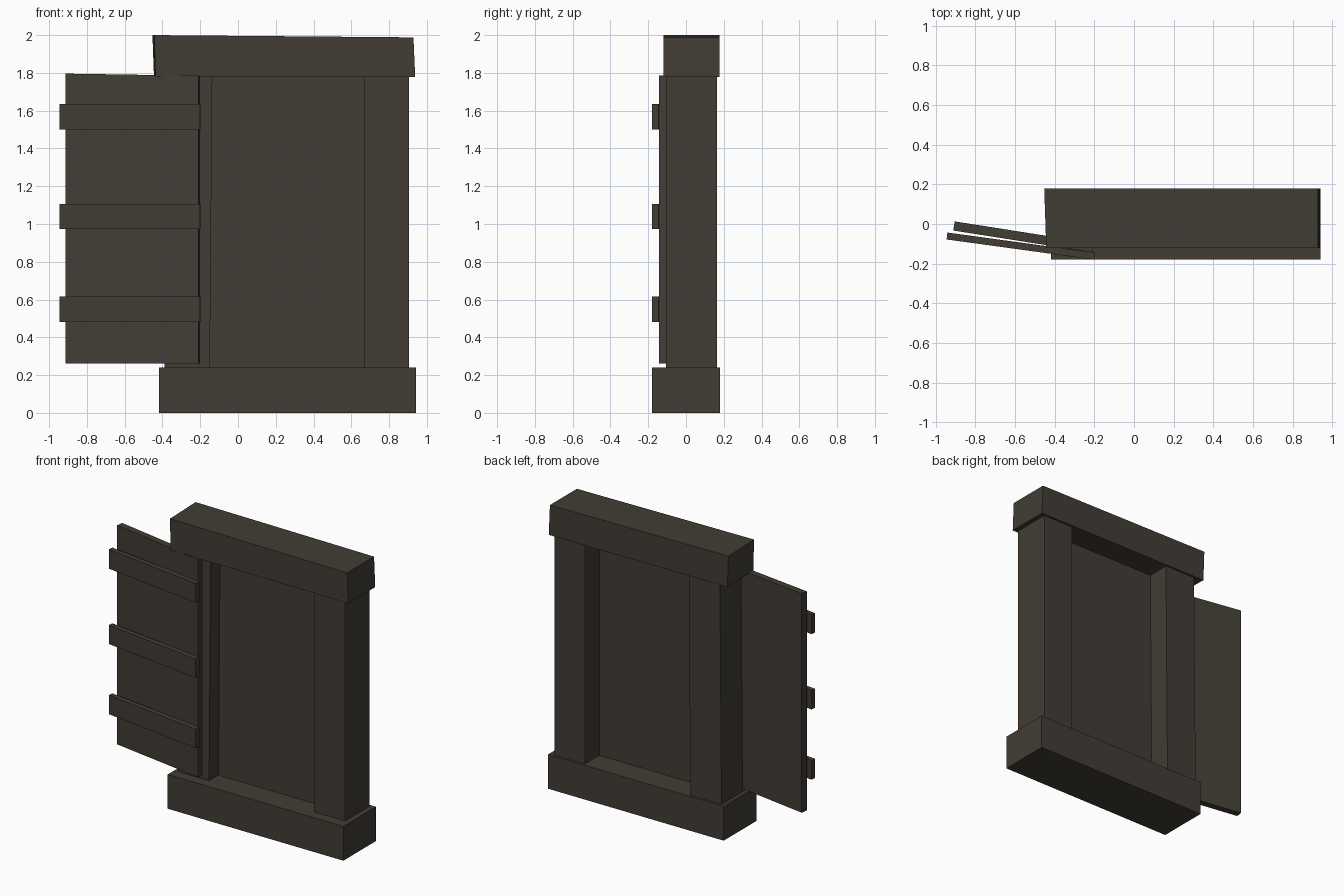
import bpy, bmesh

if "Cube" in bpy.data.objects:
    bpy.data.objects.remove(bpy.data.objects["Cube"])

mat = bpy.data.materials.new("dark weathered wood")
mat.diffuse_color = (0.054, 0.046, 0.035, 1)
mat.use_nodes = True
mat.node_tree.nodes["Principled BSDF"].inputs["Base Color"].default_value = mat.diffuse_color


def block(name, front, back):
    """Six-sided plank from a front and a back loop of four corners."""
    bm = bmesh.new()
    f = [bm.verts.new(p) for p in front]
    b = [bm.verts.new(p) for p in back]
    bm.faces.new(f)
    bm.faces.new(b[::-1])
    for i in range(4):
        j = (i + 1) % 4
        bm.faces.new((f[j], f[i], b[i], b[j]))
    bmesh.ops.recalc_face_normals(bm, faces=bm.faces)
    mesh = bpy.data.meshes.new(name)
    bm.to_mesh(mesh)
    bm.free()
    mesh.materials.append(mat)
    ob = bpy.data.objects.new(name, mesh)
    bpy.context.collection.objects.link(ob)
    return ob


def upright(name, x0, x1, y0, y1, z0, z1, lean=0.0):
    """Box whose top may lean sideways."""
    loop = lambda y: [(x0, y, z0), (x1, y, z0), (x1 + lean, y, z1), (x0 + lean, y, z1)]
    return block(name, loop(y0), loop(y1))


def swung(name, xl, xr, yl, yr, thick, z0, z1l, z1r, skew=0.007):
    """Plank swung outward: yl and yr are the front y at its two ends."""
    front = [(xl, yl, z0), (xr - skew, yr, z0), (xr - skew, yr, z1r), (xl, yl, z1l)]
    return block(name, front, [(x + skew, y + thick, z) for x, y, z in front])


# frame
upright("sill", -0.418, 0.942, -0.18, 0.18, 0, 0.24)
upright("right_jamb", 0.668, 0.905, -0.107, 0.164, 0.24, 1.79)
upright("left_jamb", -0.39, -0.149, -0.107, 0.164, 0.24, 1.79, 0.013)
block("lintel",
      [(-0.437, -0.12, 1.782), (0.938, -0.12, 1.777), (0.929, -0.12, 1.988), (-0.443, -0.12, 2.0)],
      [(-0.445, 0.178, 1.782), (0.938, 0.178, 1.777), (0.929, 0.178, 1.988), (-0.453, 0.178, 2.0)])
upright("back_panel", -0.16, 0.68, -0.004, 0.004, 0.23, 1.79)

# open shutter with three battens
swung("shutter_board", -0.912, -0.203, -0.033, -0.143, 0.046, 0.262, 1.796, 1.785)
for i, (z0, z1) in enumerate([(0.482, 0.615), (0.973, 1.105), (1.5, 1.635)]):
    swung(f"shutter_batten_{i + 1}", -0.946, -0.198, -0.078, -0.18, 0.035, z0, z1, z1, 0.004)
